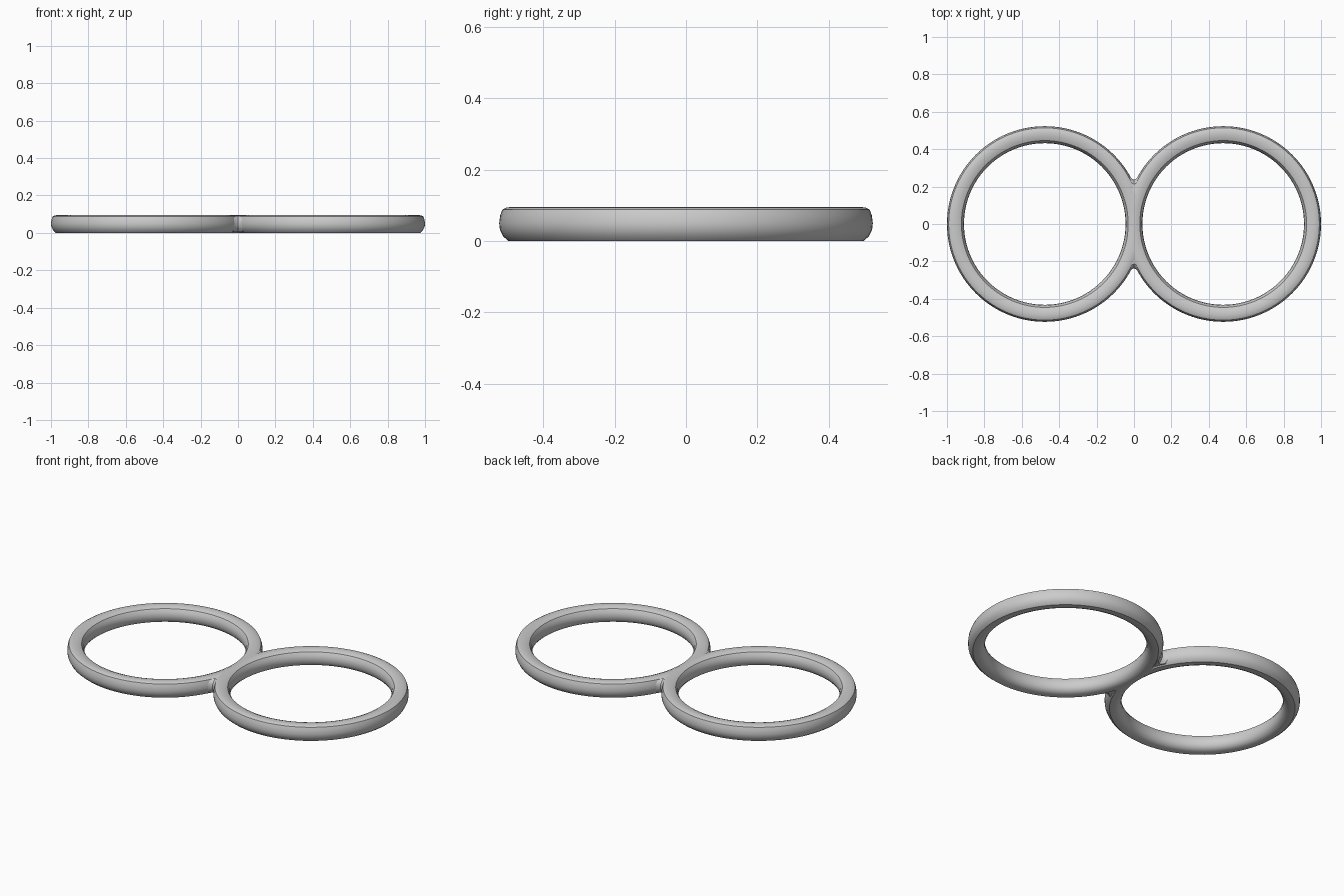
import bpy, bmesh, math
from mathutils import Vector

if "Cube" in bpy.data.objects:
    bpy.data.objects.remove(bpy.data.objects["Cube"])

CX = 0.477       # ring centre offset from the middle
SEGMENTS = 96

gray = bpy.data.materials.new("light_gray")
gray.diffuse_color = (0.6, 0.6, 0.6, 1)
gray.use_nodes = True
gray.node_tree.nodes["Principled BSDF"].inputs["Base Color"].default_value = gray.diffuse_color


def make_object(name, bm):
    bmesh.ops.recalc_face_normals(bm, faces=bm.faces)
    mesh = bpy.data.meshes.new(name)
    bm.to_mesh(mesh)
    bm.free()
    mesh.materials.append(gray)
    obj = bpy.data.objects.new(name, mesh)
    bpy.context.collection.objects.link(obj)
    bpy.context.view_layer.objects.active = obj
    obj.select_set(True)
    bpy.ops.object.shade_smooth_by_angle(angle=math.radians(35))
    obj.select_set(False)
    return obj


# Twin rings: rounded inside, steeper wall outside; cut at the middle and mirrored
profile = [(0.432, 0.047), (0.435, 0.026), (0.446, 0.009), (0.465, 0.0),
           (0.497, 0.0), (0.511, 0.012), (0.521, 0.032), (0.523, 0.05),
           (0.520, 0.072), (0.514, 0.088), (0.502, 0.094), (0.485, 0.095),
           (0.465, 0.094), (0.446, 0.086), (0.435, 0.068)]
bm = bmesh.new()
loops = []
for i in range(SEGMENTS):
    a = 2 * math.pi * i / SEGMENTS
    loops.append([bm.verts.new((CX + r * math.cos(a), r * math.sin(a), z))
                  for r, z in profile])
n = len(profile)
for i in range(SEGMENTS):
    p, q = loops[i], loops[(i + 1) % SEGMENTS]
    for j in range(n):
        k = (j + 1) % n
        bm.faces.new((p[j], q[j], q[k], p[k]))
bmesh.ops.bisect_plane(bm, geom=bm.verts[:] + bm.edges[:] + bm.faces[:],
                       plane_co=Vector((0, 0, 0)), plane_no=Vector((1, 0, 0)),
                       clear_inner=True)
rings = make_object("twin_rings", bm)
mirror = rings.modifiers.new("mirror", 'MIRROR')
mirror.use_clip = True
mirror.merge_threshold = 0.0005

# Small webs filling the notches where the rings meet
outline = [(0.0, 0.236), (0.012, 0.243), (0.024, 0.257), (0.045, 0.258),
           (0.05, 0.2), (0.03, 0.11)]
outline += [(-x, y) for x, y in reversed(outline[1:])]
levels = [(0.006, -0.026), (0.02, -0.01), (0.035, 0.0),
          (0.062, 0.0), (0.078, -0.008), (0.089, -0.024)]
for name, side in (("back_web", 1), ("front_web", -1)):
    bm = bmesh.new()
    rows = [[bm.verts.new((x, side * (y + (dy if y > 0.15 else 0)), z))
             for x, y in outline] for z, dy in levels]
    m = len(outline)
    for low, high in zip(rows, rows[1:]):
        for j in range(m):
            k = (j + 1) % m
            bm.faces.new((low[j], low[k], high[k], high[j]))
    bm.faces.new(rows[0])
    bm.faces.new(rows[-1])
    make_object(name, bm)
